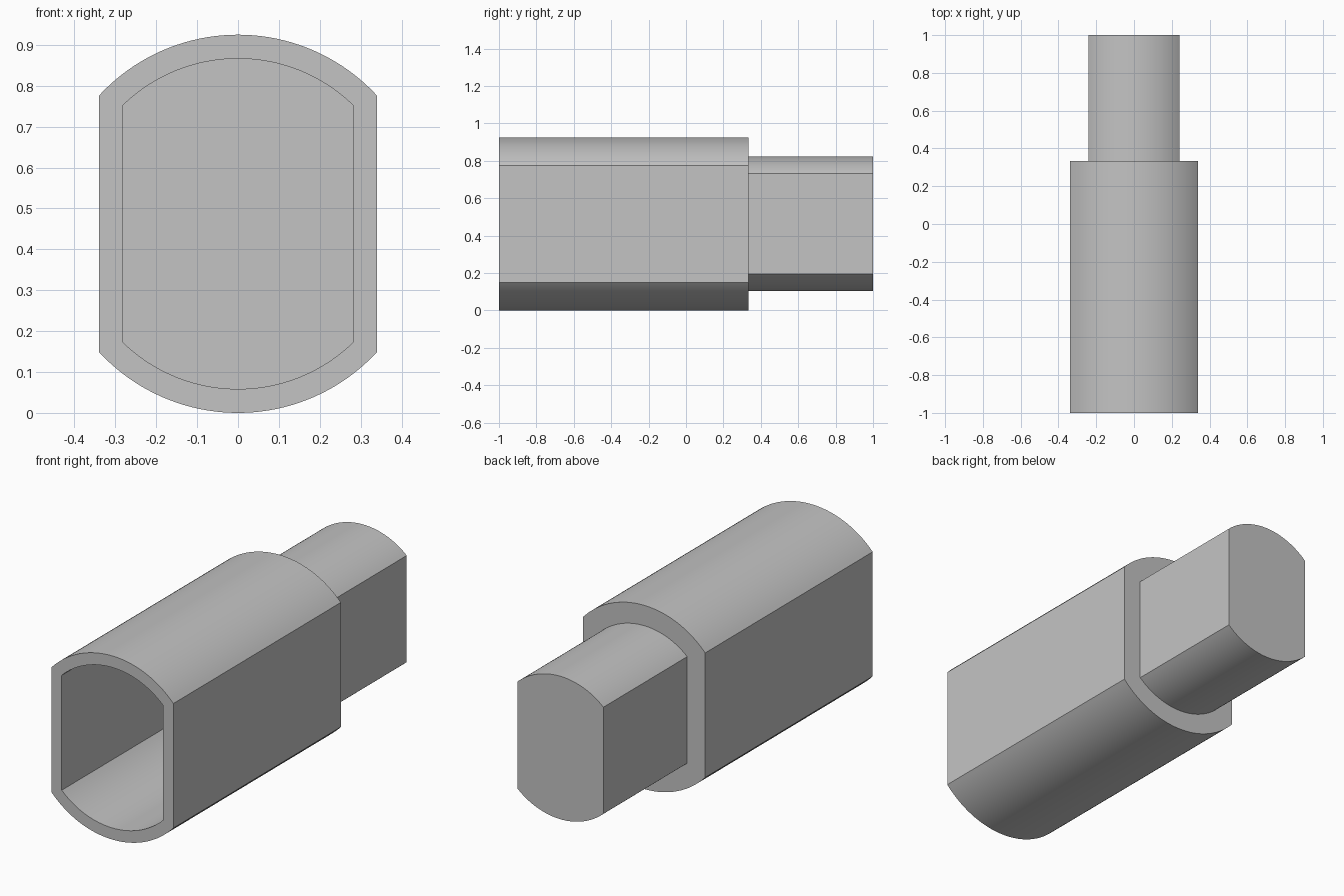
import bpy
import bmesh
import math

cube = bpy.data.objects.get("Cube")
if cube:
    bpy.data.objects.remove(cube, do_unlink=True)

CENTRE_Z = 0.4625
ARC_STEPS = 40

steel = bpy.data.materials.new("plain_grey")
steel.use_nodes = True
grey = (0.55, 0.55, 0.55, 1)
steel.diffuse_color = grey
steel.node_tree.nodes["Principled BSDF"].inputs["Base Color"].default_value = grey


def flatted_circle(bm, radius, half_width, y):
    """Ring of a circle cut by two vertical flats, anticlockwise from the front."""
    start = math.acos(half_width / radius)
    sweep = math.pi - 2 * start
    ring = []
    for base in (start, start + math.pi):
        for i in range(ARC_STEPS + 1):
            a = base + sweep * i / ARC_STEPS
            ring.append(bm.verts.new((radius * math.cos(a), y,
                                      CENTRE_Z + radius * math.sin(a))))
    return ring


def loft(name, sections, cap_first=False, cap_last=False):
    """Skin a list of (radius, half width, y) sections in order."""
    bm = bmesh.new()
    rings = [flatted_circle(bm, *s) for s in sections]
    for r0, r1 in zip(rings, rings[1:]):
        for i in range(len(r0)):
            j = (i + 1) % len(r0)
            bm.faces.new((r0[i], r1[i], r1[j], r0[j]))
    if cap_first:
        bm.faces.new(rings[0])
    if cap_last:
        bm.faces.new(rings[-1][::-1])
    mesh = bpy.data.meshes.new(name)
    bm.to_mesh(mesh)
    bm.free()
    mesh.materials.append(steel)
    obj = bpy.data.objects.new(name, mesh)
    bpy.context.collection.objects.link(obj)
    bpy.ops.object.select_all(action="DESELECT")
    obj.select_set(True)
    bpy.context.view_layer.objects.active = obj
    bpy.ops.object.shade_smooth_by_angle(angle=math.radians(30))
    return obj


outer = (0.4625, 0.34)
cavity = (0.404, 0.282)
plug = (0.36, 0.24)
FRONT, SHOULDER, BACK = -1, 0.333, 1
FLOOR = SHOULDER - 0.058

# Hollow sleeve: cavity floor, cavity wall, front rim, outside, rear shoulder
loft("socket_sleeve",
     [(*cavity, FLOOR), (*cavity, FRONT), (*outer, FRONT),
      (*outer, SHOULDER), (*plug, SHOULDER)], cap_first=True)

# Solid narrower plug behind the shoulder
loft("rear_plug", [(*plug, SHOULDER), (*plug, BACK)], cap_last=True)
